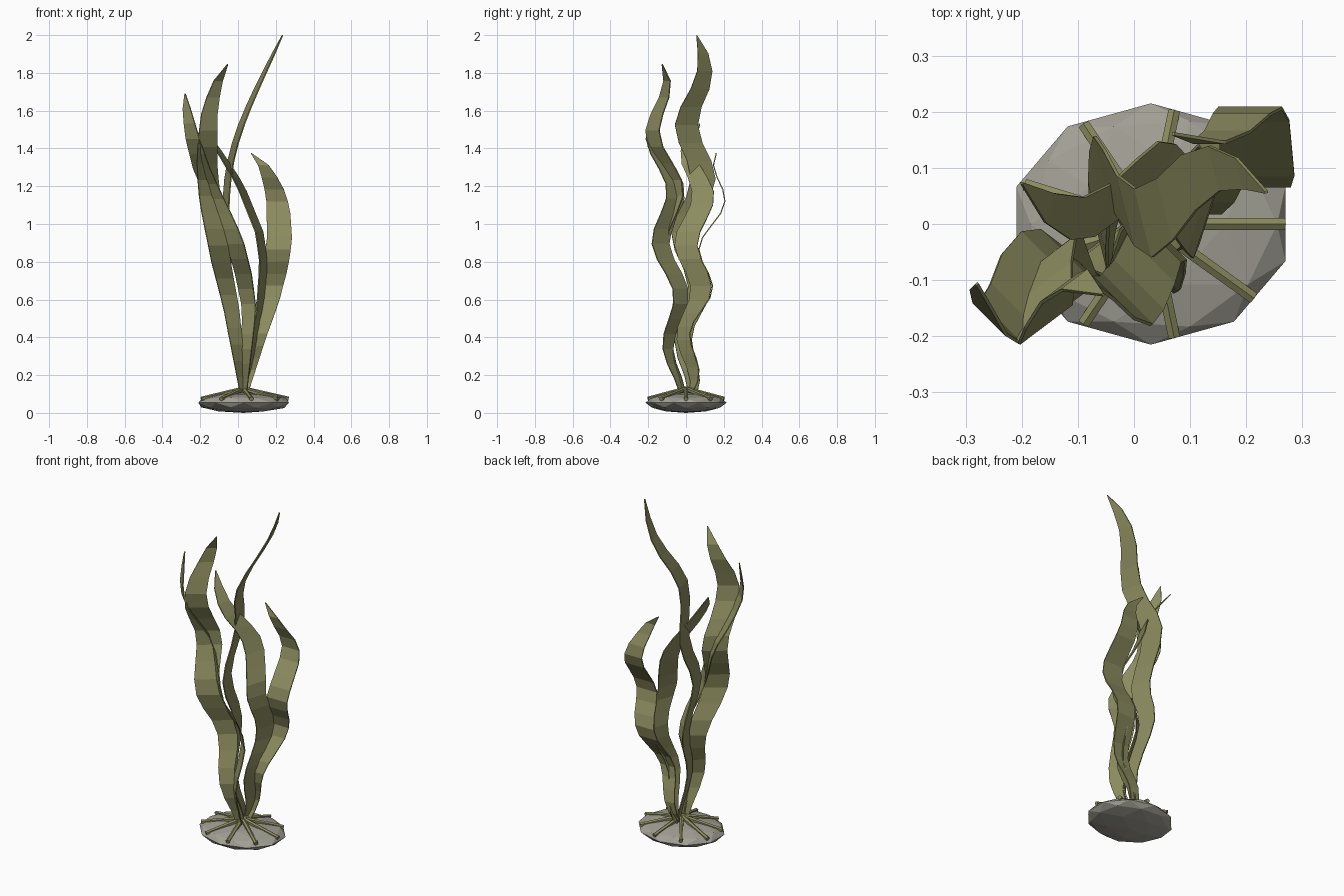
import bpy, bmesh
from math import sin, cos, pi, radians
from mathutils import Vector

cube = bpy.data.objects.get("Cube")
if cube:
    bpy.data.objects.remove(cube, do_unlink=True)


def material(name, color):
    m = bpy.data.materials.new(name)
    m.use_nodes = True
    m.diffuse_color = color
    m.node_tree.nodes["Principled BSDF"].inputs["Base Color"].default_value = color
    return m


olive = material("olive green", (0.26, 0.26, 0.115, 1))
grey = material("stone grey", (0.36, 0.35, 0.30, 1))


def finish(bm, name, mat):
    mesh = bpy.data.meshes.new(name)
    bm.to_mesh(mesh)
    bm.free()
    mesh.materials.append(mat)
    obj = bpy.data.objects.new(name, mesh)
    bpy.context.collection.objects.link(obj)
    return obj


def sample(points, t):
    """Piecewise linear lookup in a list of (position, value) pairs."""
    for (a, va), (b, vb) in zip(points, points[1:]):
        if t <= b:
            return va + (vb - va) * max(0, t - a) / (b - a)
    return points[-1][1]


CENTRE = 0.03
BASE = 0.1
ROWS = 20
WIDTH = [(0, 0.33), (0.2, 0.64), (0.4, 0.9), (0.6, 1), (0.75, 0.93),
         (0.87, 0.72), (0.95, 0.42), (1, 0.03)]


def blade(name, yaw, width, bend, drift, amp, period, peak):
    """Rippling ribbon: bend gives x by height, drift gives mean y by height."""
    bm = bmesh.new()
    side = Vector((cos(radians(yaw)), sin(radians(yaw)), 0))
    top = bend[-1][0]
    last = None
    for i in range(ROWS + 1):
        t = i / ROWS
        z = BASE + (top - BASE) * t
        swing = amp * min(1, 0.65 + 0.8 * t) * cos(2 * pi * (z - peak) / period)
        mid = Vector((sample(bend, z), sample(drift, z) + swing, z))
        half = side * width * sample(WIDTH, t) / 2
        row = [bm.verts.new(mid - half), bm.verts.new(mid + half)]
        if last:
            bm.faces.new((last[0], last[1], row[1], row[0]))
        last = row
    obj = finish(bm, name, olive)
    solid = obj.modifiers.new("thickness", "SOLIDIFY")
    solid.thickness = 0.006
    solid.offset = 0


# Stone base
bm = bmesh.new()
bmesh.ops.create_icosphere(bm, subdivisions=2, radius=1)
for v in bm.verts:
    v.co = Vector((CENTRE + v.co.x * 0.252, v.co.y * 0.215, 0.054 + v.co.z * 0.054))
finish(bm, "stone_base", grey)

# Holdfast roots spreading over the stone
ROOTS = 9
hub = Vector((CENTRE, 0, 0.127))
for i in range(ROOTS):
    a = 2 * pi * i / ROOTS
    end = Vector((CENTRE + 0.238 * cos(a), 0.204 * sin(a), 0.074))
    axis = end - hub
    bm = bmesh.new()
    bmesh.ops.create_cone(bm, cap_ends=True, segments=6, radius1=0.013,
                          radius2=0.012, depth=axis.length)
    bmesh.ops.rotate(bm, verts=bm.verts, matrix=axis.to_track_quat("Z", "Y").to_matrix())
    bmesh.ops.translate(bm, verts=bm.verts, vec=(hub + end) / 2)
    finish(bm, f"root_{i + 1}", olive)

# Blades
front_drift = [(BASE, -0.045), (0.5, -0.065), (1, -0.09), (1.5, -0.13), (1.7, -0.15),
               (1.85, -0.15)]

blade("tallest_blade", 104, 0.135,
      [(BASE, 0.03), (0.4, -0.01), (0.7, -0.045), (1, -0.065), (1.2, -0.06),
       (1.38, -0.03), (1.56, 0.03), (1.74, 0.11), (2, 0.236)],
      [(BASE, 0.005), (0.7, 0.02), (1.4, 0.05), (1.8, 0.05), (2, 0.08)],
      0.048, 0.575, 1.81)

blade("front_left_blade", 37, 0.14,
      [(BASE, 0.03), (0.55, -0.035), (0.8, -0.09), (1.1, -0.145), (1.3, -0.165),
       (1.47, -0.16), (1.6, -0.15), (1.74, -0.115), (1.845, -0.055)],
      front_drift, 0.05, 0.56, 1.75)

blade("leaning_blade", -45, 0.135,
      [(BASE, 0.03), (0.55, 0.06), (0.73, 0.03), (0.92, -0.02), (1.13, -0.12),
       (1.3, -0.195), (1.47, -0.245), (1.6, -0.27), (1.69, -0.28)],
      front_drift, 0.05, 0.56, 1.74)

blade("crossing_blade", 72, 0.13,
      [(BASE, 0.03), (0.35, 0.08), (0.55, 0.115), (0.79, 0.135), (0.95, 0.115),
       (1.21, 0.01), (1.4, -0.11), (1.53, -0.2)],
      [(BASE, 0.015), (0.6, 0.035), (1, 0.048), (1.3, 0.045), (1.53, 0.07)],
      0.045, 0.5, 1.15)

blade("short_blade", 0, 0.135,
      [(BASE, 0.03), (0.39, 0.1), (0.58, 0.155), (0.77, 0.2), (0.93, 0.22),
       (1.1, 0.212), (1.21, 0.185), (1.32, 0.13), (1.375, 0.07)],
      [(BASE, 0.02), (0.4, 0.06), (0.85, 0.115), (1.1, 0.153), (1.28, 0.185),
       (1.375, 0.205)],
      0.05, 0.46, 1.11)
